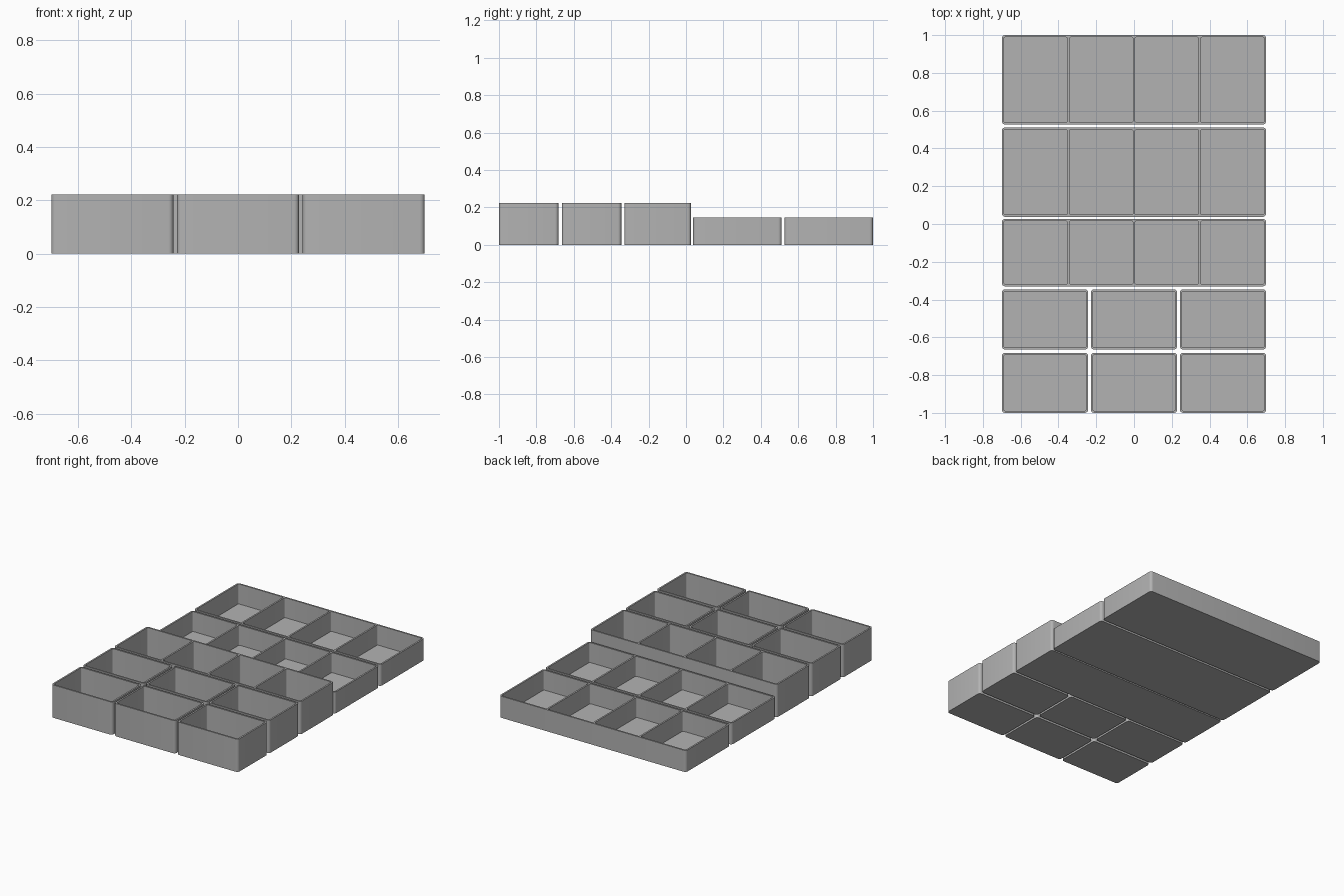
import bpy, bmesh
from math import radians

cube = bpy.data.objects.get("Cube")
if cube:
    bpy.data.objects.remove(cube)

WALL = 0.011
FLOOR = 0.011
WIDTH = 1.4
GAP = 0.014
TALL, LOW = 0.222, 0.146

grey = bpy.data.materials.new("plain grey")
grey.use_nodes = True
grey.diffuse_color = (0.45, 0.45, 0.45, 1)
grey.node_tree.nodes["Principled BSDF"].inputs["Base Color"].default_value = grey.diffuse_color


def rounded_block(bm, x0, x1, y0, y1, z0, z1, radius):
    """Box with its four upright edges rounded."""
    verts = bmesh.ops.create_cube(bm, size=1)["verts"]
    for v in verts:
        v.co = (x1 if v.co.x > 0 else x0,
                y1 if v.co.y > 0 else y0,
                z1 if v.co.z > 0 else z0)
    edges = {e for v in verts for e in v.link_edges
             if abs(e.verts[0].co.z - e.verts[1].co.z) > 1e-4}
    bmesh.ops.bevel(bm, geom=list(edges), offset=radius, segments=5,
                    profile=0.5, affect='EDGES')


def block_object(name, blocks):
    bm = bmesh.new()
    for block in blocks:
        rounded_block(bm, *block)
    mesh = bpy.data.meshes.new(name)
    bm.to_mesh(mesh)
    bm.free()
    mesh.materials.append(grey)
    obj = bpy.data.objects.new(name, mesh)
    bpy.context.collection.objects.link(obj)
    return obj


def tray(name, x0, x1, y0, y1, height, cells):
    """Open tray with a row of equal compartments."""
    obj = block_object(name, [(x0, x1, y0, y1, 0, height, 0.018)])
    pitch = (x1 - x0 - WALL) / cells
    hollows = [(x0 + WALL + i * pitch, x0 + (i + 1) * pitch,
                y0 + WALL, y1 - WALL, FLOOR, height + 0.1, 0.008)
               for i in range(cells)]
    cutter = block_object(name + "_cutter", hollows)
    cutter.hide_render = True
    cut = obj.modifiers.new("compartments", 'BOOLEAN')
    cut.operation = 'DIFFERENCE'
    cut.solver = 'EXACT'
    cut.object = cutter
    bpy.ops.object.select_all(action='DESELECT')
    obj.select_set(True)
    bpy.context.view_layer.objects.active = obj
    bpy.ops.object.modifier_apply(modifier=cut.name)
    bpy.data.objects.remove(cutter)
    bpy.ops.object.shade_smooth_by_angle(angle=radians(35))


# Full-width divided trays, back to front
for name, y0, y1, height in (("back_tray", 0.527, 1.0, LOW),
                             ("middle_tray", 0.038, 0.511, LOW),
                             ("tall_tray", -0.33, 0.027, TALL)):
    tray(name, -WIDTH / 2, WIDTH / 2, y0, y1, height, 4)

# Two rows of three single boxes
box = (WIDTH - 2 * GAP) / 3
for row, y0, y1 in (("rear", -0.664, -0.346), ("front", -1.0, -0.682)):
    for i, side in enumerate(("right", "centre", "left")):
        x0 = -WIDTH / 2 + i * (box + GAP)
        tray(f"{row}_{side}_box", x0, x0 + box, y0, y1, TALL, 1)
